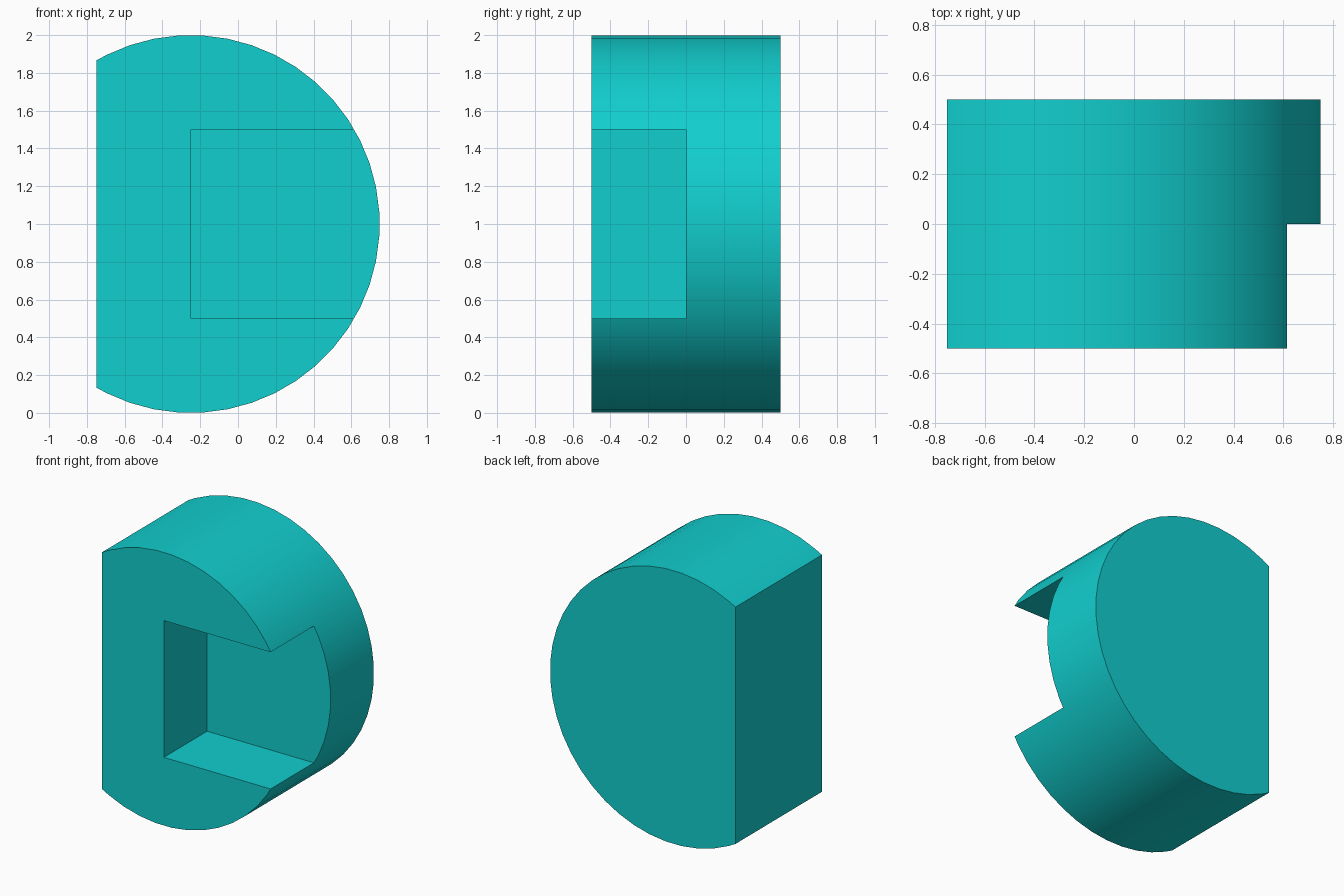
import bpy
import bmesh
import math

cube = bpy.data.objects.get("Cube")
if cube:
    bpy.data.objects.remove(cube, do_unlink=True)

teal = bpy.data.materials.new("teal")
teal.use_nodes = True
colour = (0.006, 0.62, 0.62, 1.0)
teal.diffuse_color = colour
teal.node_tree.nodes["Principled BSDF"].inputs["Base Color"].default_value = colour


def prism(name, profile, y0, y1):
    """Extrude an (x, z) outline from y0 to y1."""
    bm = bmesh.new()
    face = bm.faces.new([bm.verts.new((x, y0, z)) for x, z in profile])
    extruded = bmesh.ops.extrude_face_region(bm, geom=[face])["geom"]
    moved = [v for v in extruded if isinstance(v, bmesh.types.BMVert)]
    bmesh.ops.translate(bm, vec=(0, y1 - y0, 0), verts=moved)
    bmesh.ops.recalc_face_normals(bm, faces=bm.faces)
    mesh = bpy.data.meshes.new(name)
    bm.to_mesh(mesh)
    bm.free()
    mesh.materials.append(teal)
    obj = bpy.data.objects.new(name, mesh)
    bpy.context.collection.objects.link(obj)
    return obj


# Round body with one flat side: centre x -0.25, z 1, radius 1
SEGMENTS = 48
FLAT_X, FLAT_Z = -0.75, math.sqrt(0.75)
step = math.tau / SEGMENTS
angles = [(i + 0.5) * step for i in range(-16, 16)]
arc = [(-0.25 + math.cos(a), 1 + math.sin(a)) for a in angles]
outline = [(FLAT_X, 1 - FLAT_Z)] + arc + [(FLAT_X, 1 + FLAT_Z)]
body = prism("d_shaped_body", outline, -0.5, 0.5)

# Rectangular slot, open at the front and on the round side
slot = prism("slot_cutter",
             [(-0.25, 0.5), (1.0, 0.5), (1.0, 1.5), (-0.25, 1.5)], -0.7, 0.0)
slot.hide_render = True
slot.hide_set(True)

cut = body.modifiers.new("slot", 'BOOLEAN')
cut.operation = 'DIFFERENCE'
cut.solver = 'EXACT'
cut.object = slot

# Apply the cut, then smooth the curved wall only
bpy.ops.object.select_all(action='DESELECT')
bpy.context.view_layer.objects.active = body
body.select_set(True)
bpy.ops.object.modifier_apply(modifier=cut.name)
bpy.data.objects.remove(slot, do_unlink=True)
bpy.ops.object.shade_smooth_by_angle(angle=math.radians(25))
